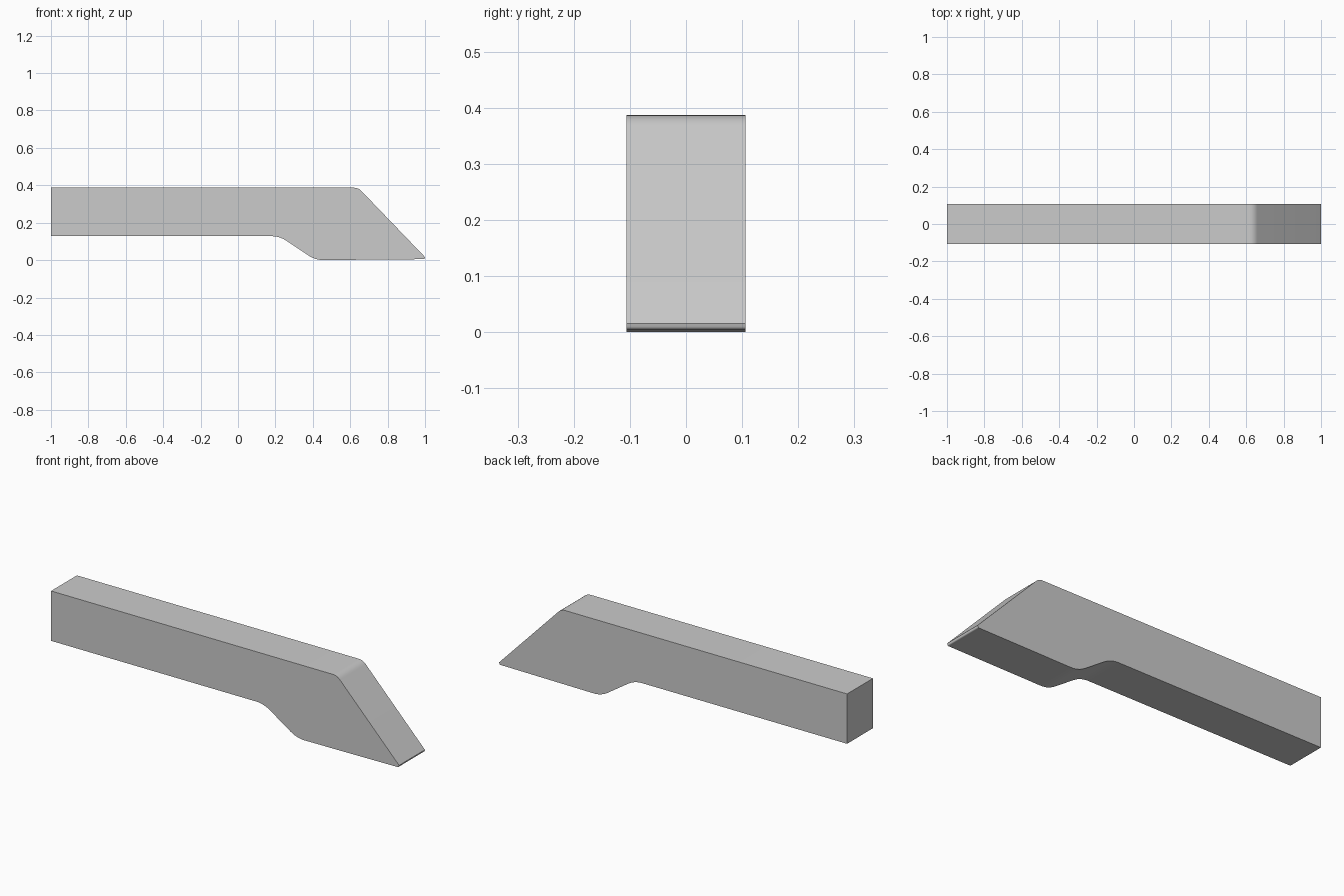
import bpy, bmesh
from mathutils import Vector

if "Cube" in bpy.data.objects:
    bpy.data.objects.remove(bpy.data.objects["Cube"])

HALF_WIDTH = 0.106

# Side profile corners: x, z, fillet length (0 = sharp)
CORNERS = [
    (-1.0, 0.128, 0),
    (0.222, 0.128, 0.045),
    (0.413, 0.0, 0.045),
    (0.997, 0.005, 0.006),
    (1.0, 0.016, 0),
    (0.643, 0.387, 0.024),
    (-1.0, 0.387, 0),
]


def rounded_profile(corners, steps=6):
    pts = []
    n = len(corners)
    for i, (x, z, r) in enumerate(corners):
        c = Vector((x, z))
        if r == 0:
            pts.append(c)
            continue
        a = c + (Vector(corners[i - 1][:2]) - c).normalized() * r
        b = c + (Vector(corners[(i + 1) % n][:2]) - c).normalized() * r
        for k in range(steps + 1):
            t = k / steps
            pts.append(a * (1 - t) ** 2 + c * 2 * t * (1 - t) + b * t * t)
    return pts


# Bar: profile extruded across the width
bm = bmesh.new()
verts = [bm.verts.new((p.x, -HALF_WIDTH, p.y)) for p in rounded_profile(CORNERS)]
face = bm.faces.new(verts)
ext = bmesh.ops.extrude_face_region(bm, geom=[face])
moved = [v for v in ext["geom"] if isinstance(v, bmesh.types.BMVert)]
bmesh.ops.translate(bm, verts=moved, vec=(0, 2 * HALF_WIDTH, 0))
bmesh.ops.recalc_face_normals(bm, faces=bm.faces)

mesh = bpy.data.meshes.new("angled_bar")
bm.to_mesh(mesh)
bm.free()
bar = bpy.data.objects.new("angled_bar", mesh)
bpy.context.collection.objects.link(bar)

# Smooth fillets, sharp outer edges
bpy.context.view_layer.objects.active = bar
bar.select_set(True)
bpy.ops.object.shade_smooth_by_angle(angle=0.52)
